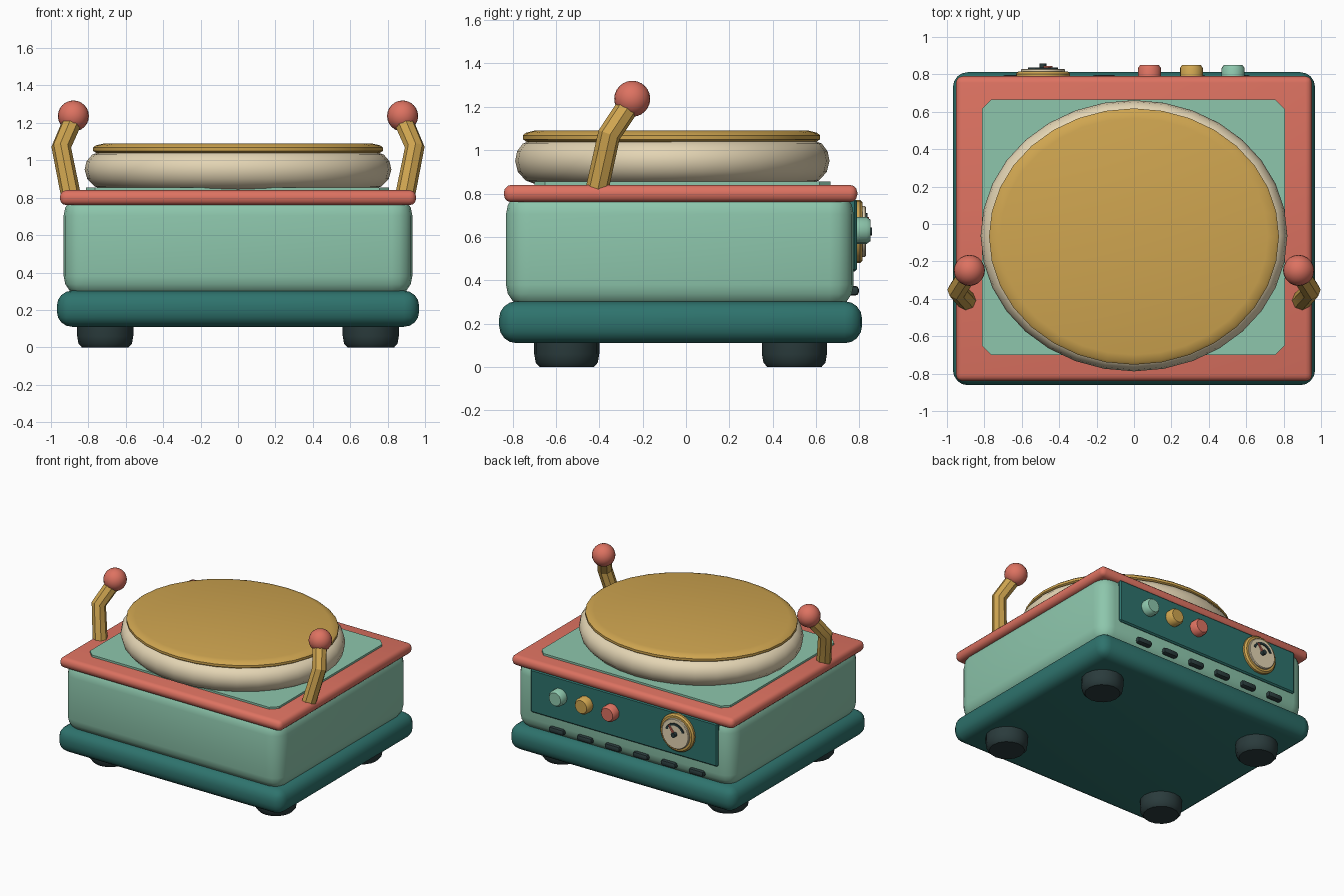
import bpy, bmesh, math
from mathutils import Matrix, Vector

if "Cube" in bpy.data.objects:
    bpy.data.objects.remove(bpy.data.objects["Cube"])


def material(name, rgb):
    lin = [((c / 255 + 0.055) / 1.055) ** 2.4 for c in rgb]
    m = bpy.data.materials.new(name)
    m.diffuse_color = (*lin, 1)
    m.use_nodes = True
    m.node_tree.nodes["Principled BSDF"].inputs["Base Color"].default_value = m.diffuse_color
    return m


MINT = material("mint", (141, 198, 172))
CORAL = material("coral", (221, 114, 97))
GOLD = material("gold", (207, 165, 80))
CREAM = material("cream", (228, 213, 180))
TEAL = material("teal", (46, 115, 109))
DARK = material("charcoal", (42, 59, 60))


def finish(bm, name, mat, bevel=0, segments=3, angle=35):
    """Turn a bmesh into a shaded object, optionally with rounded edges."""
    bmesh.ops.recalc_face_normals(bm, faces=bm.faces)
    if bevel:
        edges = [e for e in bm.edges if e.calc_face_angle(0) > math.radians(50)]
        bmesh.ops.bevel(bm, geom=edges, offset=bevel, segments=segments,
                        profile=0.5, affect='EDGES')
    me = bpy.data.meshes.new(name)
    bm.to_mesh(me)
    bm.free()
    ob = bpy.data.objects.new(name, me)
    bpy.context.collection.objects.link(ob)
    me.materials.append(mat)
    shade(ob, angle)
    return ob


def shade(ob, angle):
    bpy.ops.object.select_all(action='DESELECT')
    ob.select_set(True)
    bpy.context.view_layer.objects.active = ob
    bpy.ops.object.shade_smooth_by_angle(angle=math.radians(angle))


def box(name, mat, x, y, z, bevel=0, segments=3):
    bm = bmesh.new()
    size = [b - a for a, b in (x, y, z)]
    mid = [(a + b) / 2 for a, b in (x, y, z)]
    bmesh.ops.create_cube(bm, size=1, matrix=Matrix.Translation(mid) @ Matrix.Diagonal((*size, 1)))
    return finish(bm, name, mat, bevel, segments)


def lathe(name, mat, profile, center, sides=32, scale_y=1.0, along_y=False):
    """Spin (radius, height) points around z, or around y for back controls."""
    bm = bmesh.new()
    rings = []
    for r, h in profile:
        ring = []
        for i in range(sides):
            a = 2 * math.pi * i / sides
            u, v = r * math.cos(a), r * math.sin(a) * scale_y
            p = (u, h, v) if along_y else (u, v, h)
            ring.append(bm.verts.new(Vector(p) + Vector(center)))
        rings.append(ring)
    for lo, hi in zip(rings, rings[1:]):
        for i in range(sides):
            j = (i + 1) % sides
            bm.faces.new((lo[i], lo[j], hi[j], hi[i]))
    bm.faces.new(rings[0])
    bm.faces.new(rings[-1])
    return finish(bm, name, mat)


def plate(name, mat, outline, y0, y1):
    """Extrude an x-z outline from y0 to y1."""
    bm = bmesh.new()
    face = bm.faces.new([bm.verts.new((x, y0, z)) for x, z in outline])
    ext = bmesh.ops.extrude_face_region(bm, geom=[face])
    verts = [g for g in ext["geom"] if isinstance(g, bmesh.types.BMVert)]
    bmesh.ops.translate(bm, verts=verts, vec=(0, y1 - y0, 0))
    return finish(bm, name, mat)


# Base, body and top trim
box("base", TEAL, (-0.968, 0.968), (-0.862, 0.812), (0.11, 0.303), 0.08, 4)
box("body", MINT, (-0.932, 0.932), (-0.83, 0.773), (0.27, 0.815), 0.11, 4)
box("top_trim", CORAL, (-0.952, 0.952), (-0.84, 0.79), (0.76, 0.84), 0.035, 3)

# Raised deck with clipped corners
bm = bmesh.new()
bmesh.ops.create_cube(bm, size=1, matrix=Matrix.Translation((-0.004, -0.017, 0.828))
                      @ Matrix.Diagonal((1.62, 1.365, 0.054, 1)))
upright = [e for e in bm.edges if abs(e.verts[0].co.z - e.verts[1].co.z) > 0.01]
bmesh.ops.bevel(bm, geom=upright, offset=0.05, segments=1, affect='EDGES')
finish(bm, "deck", MINT)

# Feet
foot = [(0.125, 0), (0.143, 0.02), (0.15, 0.06), (0.15, 0.13)]
for x in (-0.71, 0.71):
    for y in (-0.55, 0.5):
        lathe("foot", DARK, foot, (x, y, 0), 16)

# Oval cushion and lid
cushion = [(0.72, 0.845), (0.765, 0.86), (0.806, 0.9), (0.82, 0.95),
           (0.81, 0.995), (0.78, 1.03), (0.74, 1.045)]
lathe("cushion", CREAM, cushion, (0, -0.063, 0), 32, 0.884)
lid = [(0.75, 1.035), (0.775, 1.05), (0.775, 1.068), (0.76, 1.08), (0.715, 1.09)]
lathe("lid", GOLD, lid, (0, -0.067, 0), 32, 0.884)

# Bent arms with ball knobs
for s in (-1, 1):
    cu = bpy.data.curves.new("arm", 'CURVE')
    cu.dimensions = '3D'
    cu.bevel_depth = 0.053
    cu.bevel_resolution = 2
    cu.use_fill_caps = True
    sp = cu.splines.new('POLY')
    path = [(0.895, -0.41, 0.82), (0.945, -0.355, 1.07), (0.88, -0.255, 1.22)]
    sp.points.add(len(path) - 1)
    for pt, (x, y, z) in zip(sp.points, path):
        pt.co = (s * x, y, z, 1)
    arm = bpy.data.objects.new("arm", cu)
    bpy.context.collection.objects.link(arm)
    bpy.ops.object.select_all(action='DESELECT')
    arm.select_set(True)
    bpy.context.view_layer.objects.active = arm
    bpy.ops.object.convert(target='MESH')
    arm = bpy.context.view_layer.objects.active
    arm.data.materials.clear()
    arm.data.materials.append(GOLD)
    shade(arm, 30)
    bm = bmesh.new()
    bmesh.ops.create_uvsphere(bm, u_segments=20, v_segments=12, radius=0.083,
                              matrix=Matrix.Translation((s * 0.88, -0.248, 1.237)))
    finish(bm, "arm_knob", CORAL)

# Back control panel
box("control_panel", TEAL, (-0.82, 0.785), (0.74, 0.788), (0.44, 0.775), 0.01, 1)

# Three round buttons
button = [(0.062, 0.77), (0.062, 0.833), (0.05, 0.85)]
for x, mat in ((0.083, CORAL), (0.307, GOLD), (0.53, MINT)):
    lathe("button", mat, button, (x, 0, 0.63), 16, along_y=True)

# Gauge: rim, dial, scale arc, needle and pivot
gx, gz = -0.487, 0.625
lathe("gauge_rim", GOLD, [(0.145, 0.77), (0.145, 0.803), (0.133, 0.815)],
      (gx, 0, gz), 24, along_y=True)
lathe("gauge_dial", CREAM, [(0.117, 0.8), (0.117, 0.825), (0.112, 0.83)],
      (gx, 0, gz), 24, along_y=True)
angles = [math.radians(20 + 14 * i) for i in range(11)]
arc = [(gx + r * math.cos(a), gz + r * math.sin(a))
       for r, seq in ((0.085, angles), (0.068, angles[::-1])) for a in seq]
plate("gauge_scale", DARK, arc, 0.828, 0.837)
d = Vector((0.6, 0.8))
n = Vector((-0.8, 0.6)) * 0.009
c = Vector((gx, gz))
plate("gauge_needle", CORAL, [c - n, c + d * 0.08 - n * 0.5, c + d * 0.08 + n * 0.5, c + n], 0.836, 0.845)
lathe("gauge_pivot", DARK, [(0.018, 0.825), (0.018, 0.857)], (gx, 0, gz), 12, along_y=True)

# Row of vent slots
for i in range(6):
    x = 0.56 - 0.24 * i
    box("vent_slot", DARK, (x - 0.063, x + 0.063), (0.745, 0.797), (0.33, 0.374), 0.015, 2)
